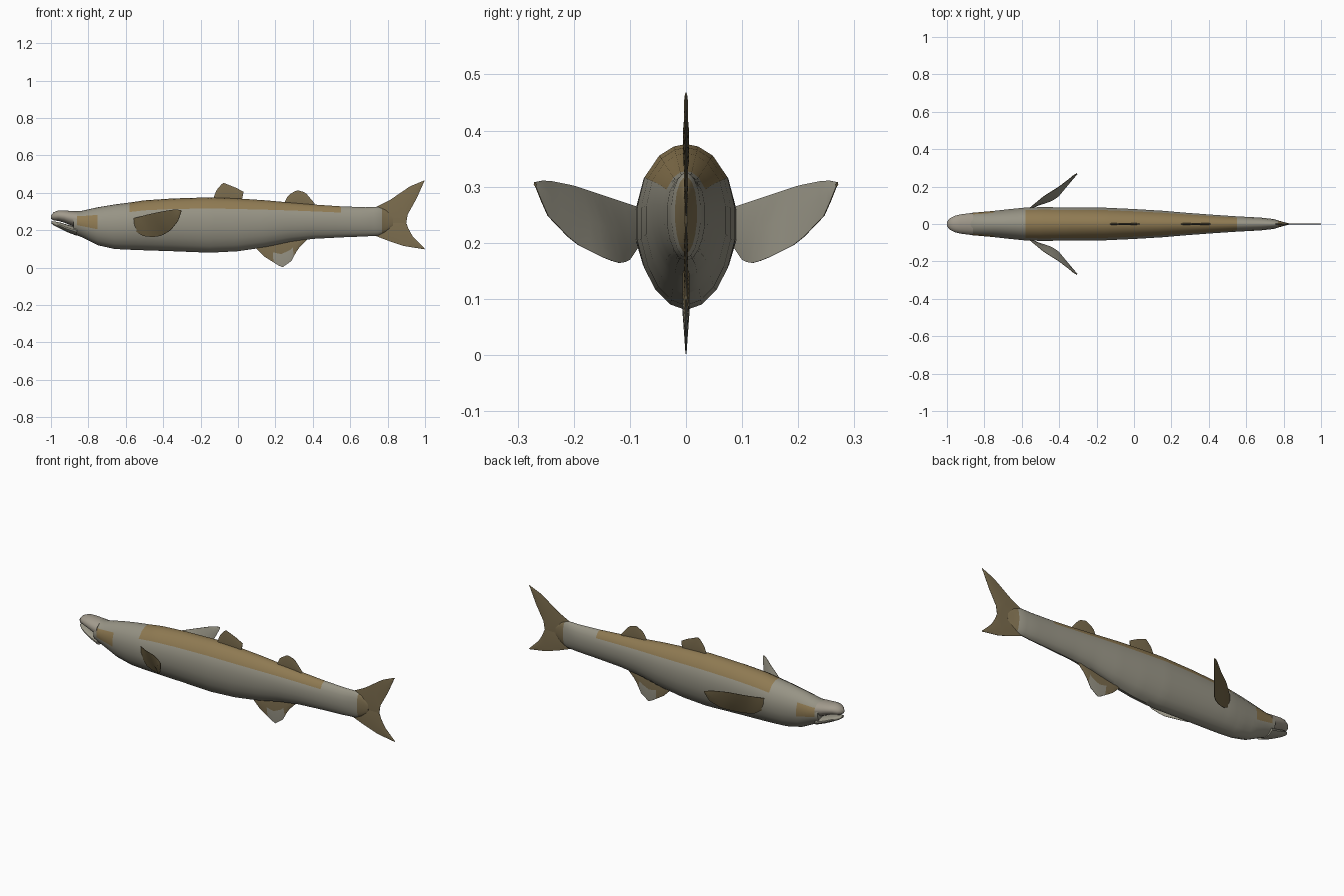
import bpy, bmesh
from mathutils import Vector

if "Cube" in bpy.data.objects:
    bpy.data.objects.remove(bpy.data.objects["Cube"])


def material(name, rgb):
    m = bpy.data.materials.new(name)
    m.diffuse_color = (*rgb, 1)
    m.use_nodes = True
    m.node_tree.nodes["Principled BSDF"].inputs["Base Color"].default_value = m.diffuse_color
    return m


GREY = material("silver grey skin", (0.31, 0.295, 0.235))
BACK = material("olive brown back", (0.275, 0.195, 0.085))
FIN = material("fin brown", (0.205, 0.156, 0.078))
DARK = material("dark pectoral brown", (0.165, 0.125, 0.06))
SNOUT = material("pale snout", (0.36, 0.325, 0.265))
MATS = [GREY, BACK, FIN, DARK, SNOUT]


def resample(rows, step):
    """Straight interpolation between rows, about one row per step."""
    out = []
    for a, b in zip(rows, rows[1:]):
        a, b = Vector(a), Vector(b)
        n = max(1, round((b - a).length / step))
        out += [a.lerp(b, i / n) for i in range(n)]
    return out + [Vector(rows[-1])]


def spread(points, count):
    """Evenly spaced points along a polyline."""
    pts = [Vector(p) for p in points]
    lens = [(b - a).length for a, b in zip(pts, pts[1:])]
    out = []
    for i in range(count):
        d = sum(lens) * i / (count - 1)
        k = 0
        while k < len(lens) - 1 and d > lens[k]:
            d -= lens[k]
            k += 1
        out.append(pts[k].lerp(pts[k + 1], min(1, d / lens[k])))
    return out


def loft(name, rings, rule, angle=0.7):
    """Skin closed rings; rule(row, side, centre) gives the material index."""
    bm = bmesh.new()
    vs = [[bm.verts.new(p) for p in r] for r in rings]
    n = len(vs[0])
    for i in range(len(vs) - 1):
        for j in range(n):
            k = (j + 1) % n
            f = bm.faces.new((vs[i][j], vs[i][k], vs[i + 1][k], vs[i + 1][j]))
            f.material_index = rule(i, j, f.calc_center_median())
    for i in (0, len(vs) - 1):
        f = bm.faces.new(vs[i])
        f.material_index = rule(i, 0, f.calc_center_median())
    bmesh.ops.recalc_face_normals(bm, faces=bm.faces)
    me = bpy.data.meshes.new(name)
    bm.to_mesh(me)
    bm.free()
    for m in MATS:
        me.materials.append(m)
    me.shade_smooth()
    me.set_sharp_from_angle(angle=angle)
    ob = bpy.data.objects.new(name, me)
    bpy.context.collection.objects.link(ob)
    return ob


# Half cross-section: width factor, height factor
HALF = [(0, 0), (.33, .035), (.62, .12), (.85, .25), (1, .42), (1, .62),
        (.85, .80), (.55, .93), (.25, .985), (0, 1)]
SECTION = HALF + [(-w, h) for w, h in HALF[-2:0:-1]]


def body_rings(rows, step=0.025):
    return [[(x, hw * w, lo + (hi - lo) * h) for w, h in SECTION]
            for x, lo, hi, hw in resample(rows, step)]


def height_in_ring(j):
    return (SECTION[j][1] + SECTION[(j + 1) % len(SECTION)][1]) / 2


def body_rule(i, j, c):
    h = height_in_ring(j)
    if c.x > 0.76:
        return 2
    if h > 0.8 and -0.57 < c.x < 0.54:
        return 1                                  # brown back band
    if 0.42 < h < 0.8 and -0.86 < c.x < -0.76:
        return 1                                  # cheek patch
    return 0


# Body: x, bottom, top, half width
BODY = [(-.88, .18, .302, .059), (-.84, .165, .303, .062), (-.75, .12, .323, .07),
        (-.66, .10, .338, .08), (-.58, .096, .348, .088), (-.5, .093, .36, .09),
        (-.35, .088, .37, .089), (-.15, .08, .376, .087), (0, .088, .37, .08),
        (.15, .11, .36, .071), (.28, .138, .348, .06), (.4, .154, .338, .051),
        (.55, .162, .328, .041), (.68, .167, .323, .034), (.75, .172, .325, .026),
        (.79, .19, .31, .013), (.83, .225, .275, .003)]
loft("body", body_rings(BODY), body_rule)

# Jaws with an open mouth between them
UPPER = [(-1, .262, .28, .012), (-.985, .252, .297, .03), (-.96, .25, .306, .043),
         (-.93, .241, .306, .051), (-.86, .212, .301, .06)]
LOWER = [(-.998, .236, .249, .01), (-.98, .223, .247, .027), (-.95, .208, .241, .041),
         (-.91, .189, .229, .051), (-.86, .17, .215, .058)]
loft("upper_jaw", body_rings(UPPER, 0.05), lambda i, j, c: 4)
loft("lower_jaw", body_rings(LOWER, 0.05), lambda i, j, c: 0)


def fin(name, edge_a, edge_b, thick, rule, rows=14):
    """Lens-shaped fin between two edges, bulging by thick in the middle."""
    t = Vector(thick)
    rings = []
    for i, (a, b) in enumerate(zip(spread(edge_a, rows), spread(edge_b, rows))):
        m = (a + b) / 2
        s = t * (1 if 0 < i < rows - 1 else 0.5)
        e = t * 0.15
        rings.append([a + e, m + s, b + e, b - e, m - s, a - e])
    return loft(name, rings, rule)


def flat(points):
    return [(x, 0, z) for x, z in points]


# Middle fins
fin("front_dorsal_fin", flat([(-.13, .375), (-.115, .415), (-.08, .455), (-.01, .427), (.03, .405)]),
    flat([(-.13, .355), (.02, .355)]), (0, .005, 0), lambda i, j, c: 2)
fin("rear_dorsal_fin", flat([(.25, .35), (.268, .387), (.315, .415), (.36, .402), (.41, .343)]),
    flat([(.25, .33), (.41, .325)]), (0, .005, 0), lambda i, j, c: 2)
fin("anal_fin", flat([(.10, .10), (.14, .06), (.20, .022), (.235, 0), (.285, .035), (.32, .10), (.37, .15)]),
    flat([(.10, .125), (.37, .165)]), (0, .006, 0),
    lambda i, j, c: 0 if c.x > .19 and c.z < .09 else 2)

# Tail fin, two lobes meeting at the middle line
fin("upper_tail_lobe", flat([(.73, .32), (.81, .36), (.92, .435), (1, .468)]),
    flat([(.73, .235), (.90, .235), (.905, .28), (.955, .37), (.995, .46)]), (0, .004, 0),
    lambda i, j, c: 2, 18)
fin("lower_tail_lobe", flat([(.73, .172), (.80, .145), (.89, .115), (1, .098)]),
    flat([(.73, .24), (.90, .24), (.91, .21), (.935, .165), (.995, .106)]), (0, .004, 0),
    lambda i, j, c: 2, 18)

# Pectoral fins: brown outside, grey on the rear face
TOP = [(-.565, .08, .262), (-.48, .15, .285), (-.40, .2, .302), (-.335, .25, .312), (-.305, .27, .308)]
LOW = [(-.555, .08, .2), (-.51, .10, .17), (-.46, .115, .163), (-.41, .14, .17),
       (-.36, .2, .2), (-.32, .248, .25), (-.303, .268, .3)]
for side, s in (("left", 1), ("right", -1)):
    fin(side + "_pectoral_fin", [(x, y * s, z) for x, y, z in TOP],
        [(x, y * s, z) for x, y, z in LOW], (-.004, .005 * s, 0),
        lambda i, j, c: 3 if j in (0, 1, 2, 5) else 0)
